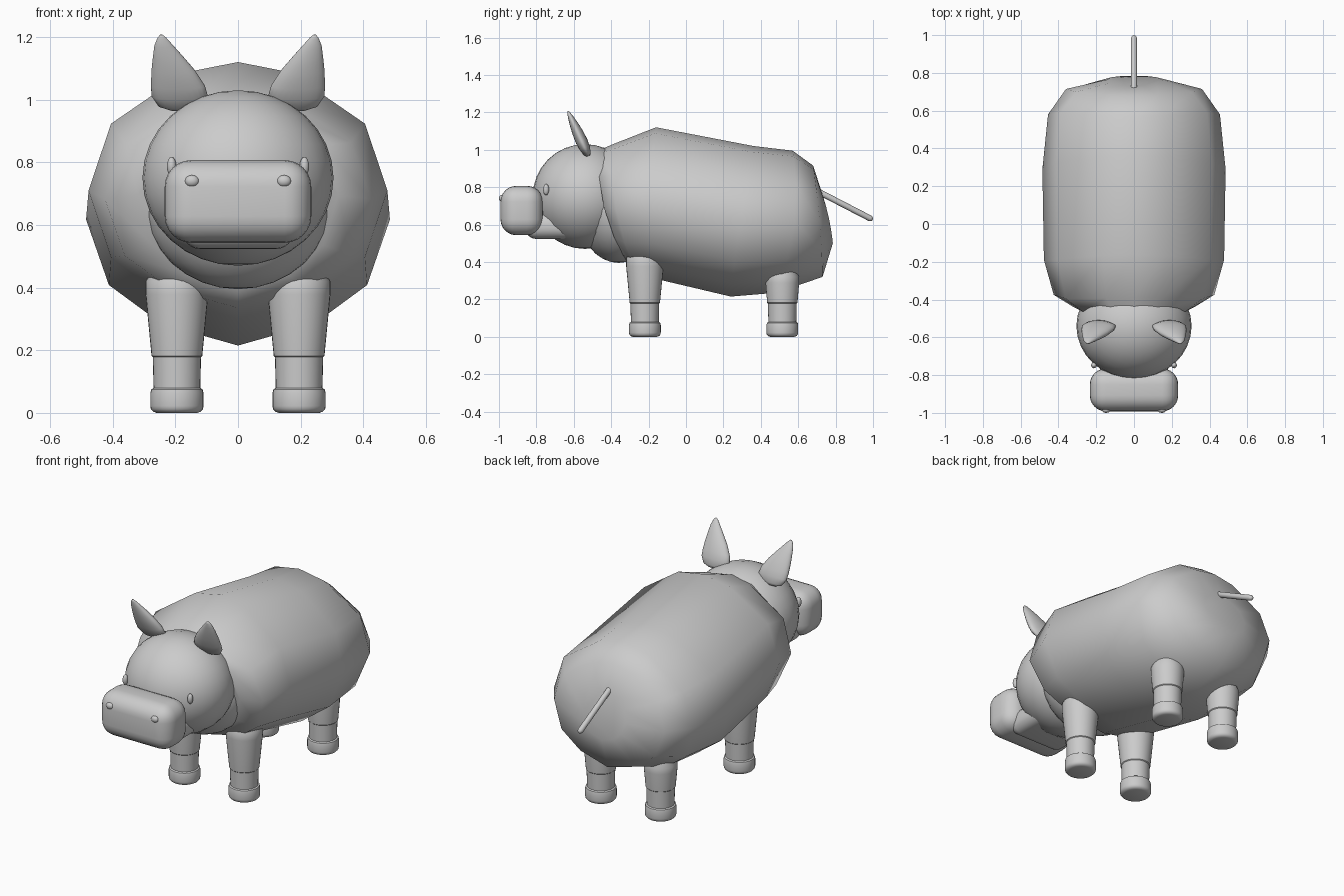
import bpy, bmesh, math
from mathutils import Vector, Matrix

cube = bpy.data.objects.get("Cube")
if cube:
    bpy.data.objects.remove(cube, do_unlink=True)

grey = bpy.data.materials.new("plain_grey")
grey.use_nodes = True
GREY = (0.6, 0.6, 0.6, 1)
grey.diffuse_color = GREY
grey.node_tree.nodes["Principled BSDF"].inputs["Base Color"].default_value = GREY


def finish(name, bm, angle=60):
    """Turn a bmesh into a smooth-shaded object."""
    bmesh.ops.recalc_face_normals(bm, faces=bm.faces)
    mesh = bpy.data.meshes.new(name)
    bm.to_mesh(mesh)
    bm.free()
    mesh.materials.append(grey)
    obj = bpy.data.objects.new(name, mesh)
    bpy.context.collection.objects.link(obj)
    bpy.ops.object.select_all(action='DESELECT')
    obj.select_set(True)
    bpy.context.view_layer.objects.active = obj
    bpy.ops.object.shade_smooth_by_angle(angle=math.radians(angle))
    return obj


def loft(name, rings, angle=60):
    """Skin closed rings of points and cap both ends."""
    bm = bmesh.new()
    loops = [[bm.verts.new(p) for p in ring] for ring in rings]
    n = len(loops[0])
    for a, b in zip(loops, loops[1:]):
        for i in range(n):
            j = (i + 1) % n
            bm.faces.new((a[i], a[j], b[j], b[i]))
    bm.faces.new(loops[0])
    bm.faces.new(loops[-1])
    return finish(name, bm, angle)


def ellipsoid(name, centre, radii, segments=32):
    bm = bmesh.new()
    m = Matrix.Translation(centre) @ Matrix.Diagonal((*radii, 1))
    bmesh.ops.create_uvsphere(bm, u_segments=segments, v_segments=segments // 2,
                              radius=1, matrix=m)
    return finish(name, bm)


def rounded_box(name, low, high, bevel):
    low, high = Vector(low), Vector(high)
    bm = bmesh.new()
    m = Matrix.Translation((low + high) / 2) @ Matrix.Diagonal((*(high - low), 1))
    bmesh.ops.create_cube(bm, size=1, matrix=m)
    bmesh.ops.bevel(bm, geom=bm.edges[:], offset=bevel, segments=6,
                    profile=0.5, affect='EDGES')
    return finish(name, bm)


def turned(name, x, y, profile):
    """Upright round part from (radius, height) pairs."""
    steps = [math.tau * i / 32 for i in range(32)]
    return loft(name, [[(x + r * math.cos(t), y + r * math.sin(t), z)
                        for t in steps] for r, z in profile], 35)


# Barrel body: half section mirrored, swept through leaning, bowed rings
half = [(0, 1), (.35, .92), (.85, .52), (1, 0), (.85, -.52), (.5, -.83), (0, -1)]
section = half + [(-x, z) for x, z in half[-2:0:-1]]
# half width, top y, middle y, bottom y, top z, bottom z
body_rings = [
    (.32, -.46, -.44, -.31, 1.0, .39),
    (.425, -.39, -.375, -.26, 1.03, .335),
    (.477, -.16, -.19, -.12, 1.12, .30),
    (.485, .36, .29, .24, 1.02, .215),
    (.455, .57, .58, .48, .995, .235),
    (.36, .68, .715, .73, .915, .32),
    (.14, .73, .765, .785, .76, .50),
]
rings = []
for w, yt, ym, yb, zt, zb in body_rings:
    rings.append([(w * u,
                   ym + (yt - yb) / 2 * v + ((yt + yb) / 2 - ym) * v * v,
                   zb + (zt - zb) * (v + 1) / 2) for u, v in section])
loft("body", rings)

# Neck and head
ellipsoid("neck", (0, -.36, .68), (.3, .22, .285))
ellipsoid("head", (0, -.54, .75), (.305, .28, .28))
rounded_box("muzzle", (-.234, -.992, .543), (.234, -.765, .807), .085)
rounded_box("lower_jaw", (-.18, -.86, .523), (.18, -.58, .66), .06)

# Ear outline: distance along the ear, centre x, half width, half thickness
ear_profile = [
    (0, .188, .03, .01), (.012, .188, .066, .02), (.045, .186, .09, .029),
    (.08, .192, .086, .032), (.13, .207, .069, .029), (.17, .222, .05, .023),
    (.21, .237, .03, .015), (.235, .243, .014, .008), (.245, .245, .004, .003),
]
lean = Vector((0, -.11, .24)) / .245
across = Vector((0, lean.z, -lean.y)).normalized()

for side, s in (("left", 1), ("right", -1)):
    ear = []
    for d, cx, w, t in ear_profile:
        base = Vector((s * cx, -.522, .967)) + lean * d
        ear.append([base + Vector((s * w * math.cos(a), 0, 0)) + across * t * math.sin(a)
                    for a in (math.tau * i / 24 for i in range(24))])
    loft(side + "_ear", ear, 80)
    ellipsoid(side + "_eye", (s * .212, -.748, .787), (.015, .016, .03), 16)
    ellipsoid(side + "_nostril", (s * .147, -.984, .74), (.023, .016, .019), 16)

    # Legs with a stepped ankle, and hooves
    for end, y, r, top in (("front", -.22, .1, .42), ("back", .515, .09, .32)):
        x = s * .195
        turned(f"{end}_{side}_leg", x, y,
               [(.074, .06), (.077, .178), (.081, .182), (r, top * .9), (r, top), (.07, top + .05)])
        turned(f"{end}_{side}_hoof", x, y,
               [(.065, 0), (.076, .004), (.083, .012), (.085, .022),
                (.085, .062), (.082, .075), (.074, .08)])

# Tail: a thin rod with rounded ends
start, tip = Vector((0, .71, .775)), Vector((0, .994, .628))
direction = (tip - start).normalized()
up = direction.cross(Vector((1, 0, 0)))
tail = []
for p, r in ((start, .016), (tip - direction * .01, .016), (tip, .011), (tip + direction * .005, .004)):
    tail.append([p + Vector((r * math.cos(a), 0, 0)) + up * r * math.sin(a)
                 for a in (math.tau * i / 16 for i in range(16))])
loft("tail", tail)
